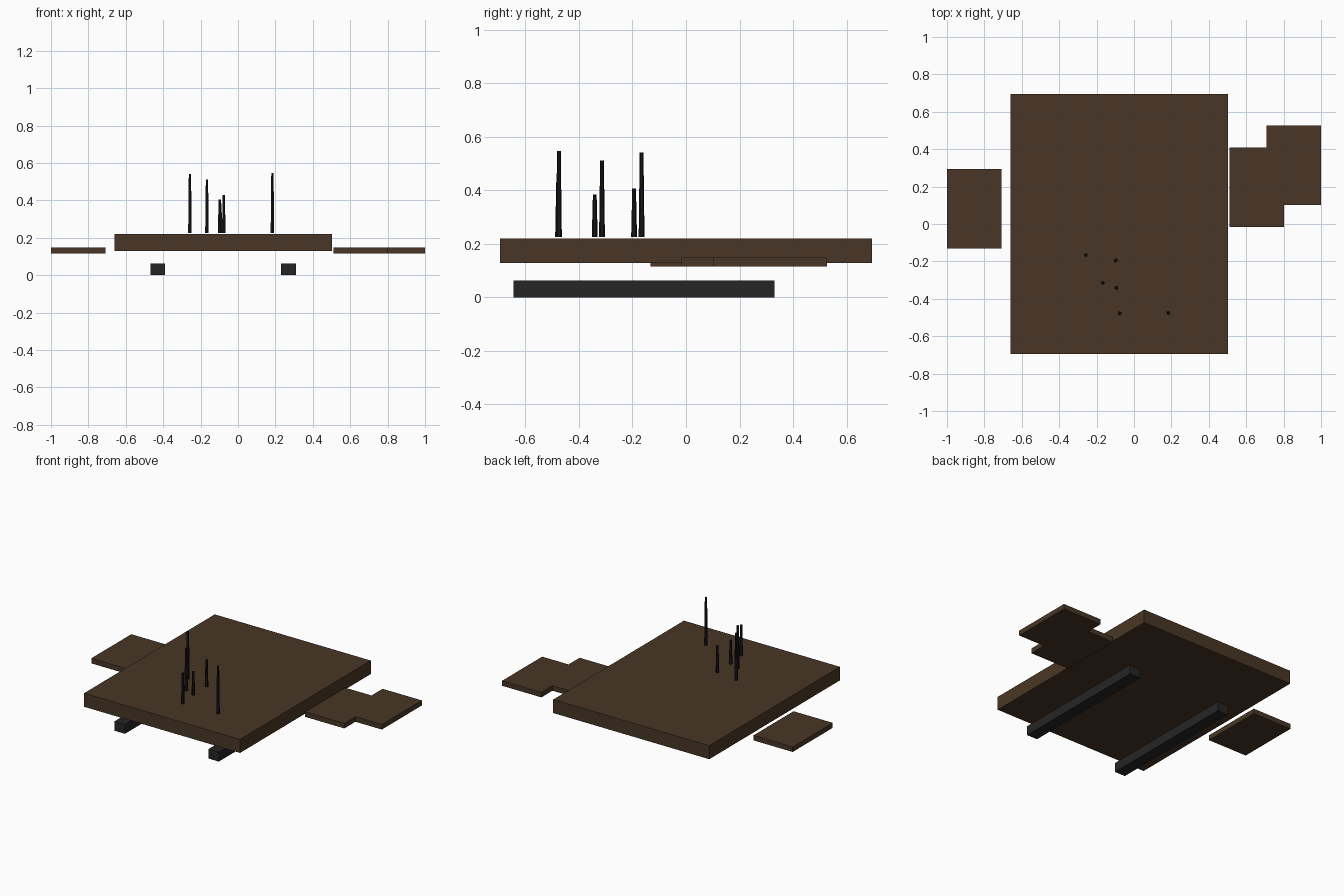
import bpy

if "Cube" in bpy.data.objects:
    bpy.data.objects.remove(bpy.data.objects["Cube"])


def material(name, rgb):
    m = bpy.data.materials.new(name)
    m.diffuse_color = (*rgb, 1)
    m.use_nodes = True
    m.node_tree.nodes["Principled BSDF"].inputs["Base Color"].default_value = m.diffuse_color
    return m


brown = material("dark_brown", (0.066, 0.037, 0.019))
charcoal = material("charcoal", (0.0185, 0.0185, 0.019))
black = material("near_black", (0.0085, 0.009, 0.010))


def box(name, lo, hi, mat):
    bpy.ops.mesh.primitive_cube_add(size=1, location=[(a + b) / 2 for a, b in zip(lo, hi)])
    ob = bpy.context.object
    ob.name = name
    ob.scale = [b - a for a, b in zip(lo, hi)]
    bpy.ops.object.transform_apply(location=False, rotation=False, scale=True)
    ob.data.materials.append(mat)


# Main platform
box("platform", (-0.66, -0.695, 0.129), (0.502, 0.695, 0.22), brown)

# Side plates, all the same size
for name, x, y in (("left_plate", -1.0, -0.132),
                   ("inner_right_plate", 0.511, -0.016),
                   ("outer_right_plate", 0.708, 0.102)):
    box(name, (x, y, 0.115), (x + 0.292, y + 0.425, 0.149), brown)

# Runners on the ground
for name, x in (("left_runner", -0.468), ("right_runner", 0.231)):
    box(name, (x, -0.645, 0.0), (x + 0.078, 0.331, 0.063), charcoal)

# Tapered spikes standing on the platform
spikes = ((-0.257, -0.166, 0.542), (-0.098, -0.194, 0.406), (-0.166, -0.314, 0.511),
          (-0.094, -0.341, 0.384), (-0.076, -0.478, 0.43), (0.184, -0.475, 0.547))
base = 0.225
for x, y, top in spikes:
    bpy.ops.mesh.primitive_cone_add(vertices=6, radius1=0.011, radius2=0.007,
                                    depth=top - base, location=(x, y, (base + top) / 2))
    ob = bpy.context.object
    ob.name = "spike"
    ob.data.materials.append(black)
